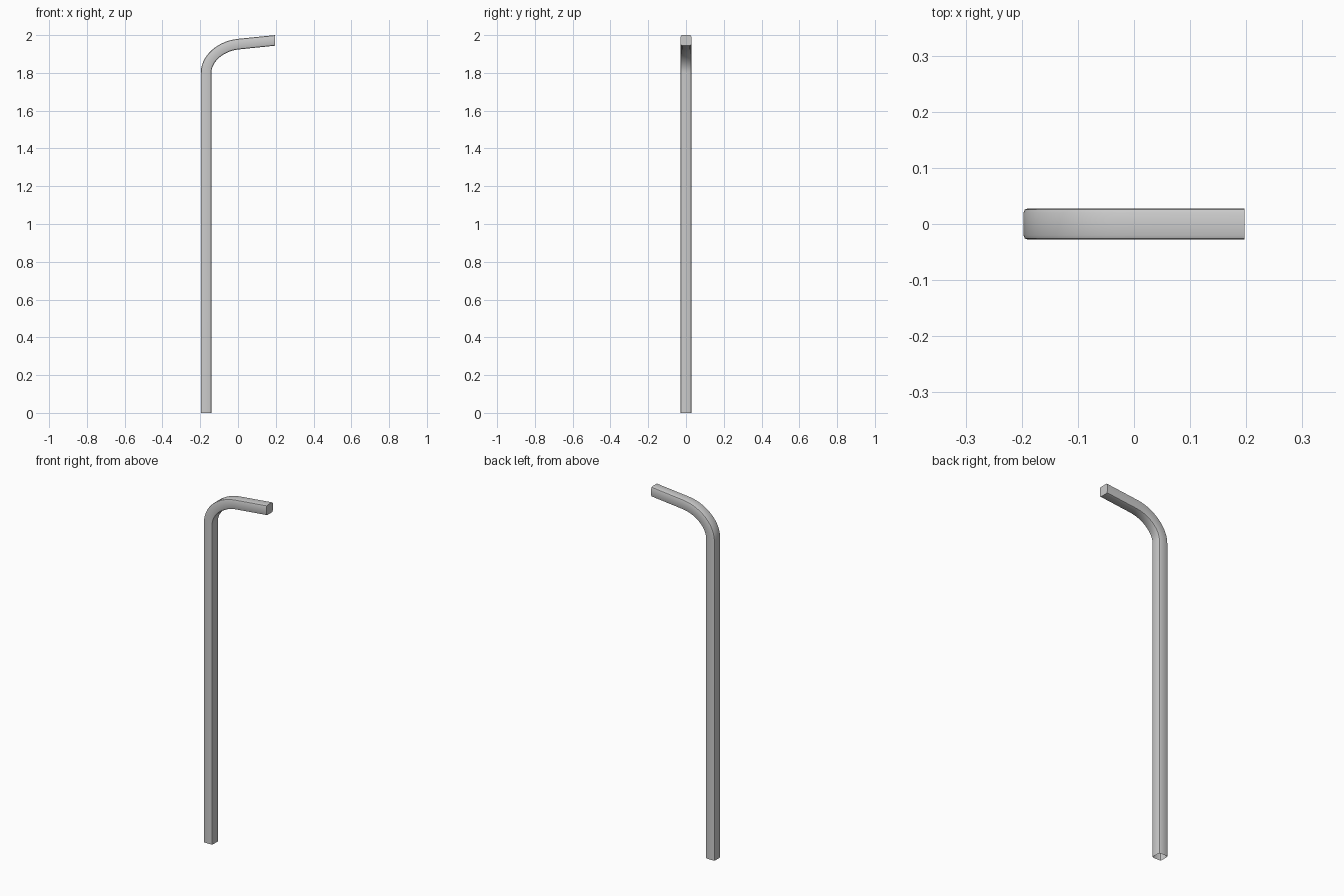
import bpy, bmesh, math
from mathutils import Vector

if "Cube" in bpy.data.objects:
    bpy.data.objects.remove(bpy.data.objects["Cube"])

HALF, RADIUS, STEPS = 0.028, 0.008, 14

# Rounded square cross-section (across the bend, along y)
section = []
for k in range(4):
    cx = (HALF - RADIUS) * (1 if k in (0, 3) else -1)
    cy = (HALF - RADIUS) * (1 if k in (0, 1) else -1)
    for j in range(3):
        a = math.radians(90 * k + 45 * j)
        section.append((cx + RADIUS * math.cos(a), cy + RADIUS * math.sin(a)))

# Centre line: straight post, smooth bend, gently rising arm
p = [Vector(v) for v in ((-0.169, 1.80), (-0.169, 1.875), (-0.093, 1.942), (0.0, 1.952))]
path = [(Vector((-0.169, 0)), Vector((0, 1)))]
for i in range(STEPS + 1):
    t = i / STEPS
    u = 1 - t
    pos = u**3 * p[0] + 3 * u * u * t * p[1] + 3 * u * t * t * p[2] + t**3 * p[3]
    tan = u * u * (p[1] - p[0]) + 2 * u * t * (p[2] - p[1]) + t * t * (p[3] - p[2])
    path.append((pos, tan.normalized()))
path.append((Vector((0.197, 1.972)), Vector((1, 0))))  # plumb-cut tip

# Sweep the section along the path; the foot is left open
bm = bmesh.new()
rings = []
for pos, tan in path:
    side = Vector((-tan.y, tan.x))
    rings.append([bm.verts.new((pos.x + side.x * s, y, pos.y + side.y * s)) for s, y in section])
n = len(section)
for a, b in zip(rings, rings[1:]):
    for i in range(n):
        j = (i + 1) % n
        bm.faces.new((a[i], a[j], b[j], b[i]))
bm.faces.new(rings[-1])
bmesh.ops.recalc_face_normals(bm, faces=bm.faces)

mesh = bpy.data.meshes.new("bent_post")
bm.to_mesh(mesh)
bm.free()
post = bpy.data.objects.new("bent_post", mesh)
bpy.context.collection.objects.link(post)
bpy.context.view_layer.objects.active = post
post.select_set(True)
bpy.ops.object.shade_smooth_by_angle(angle=math.radians(30))
